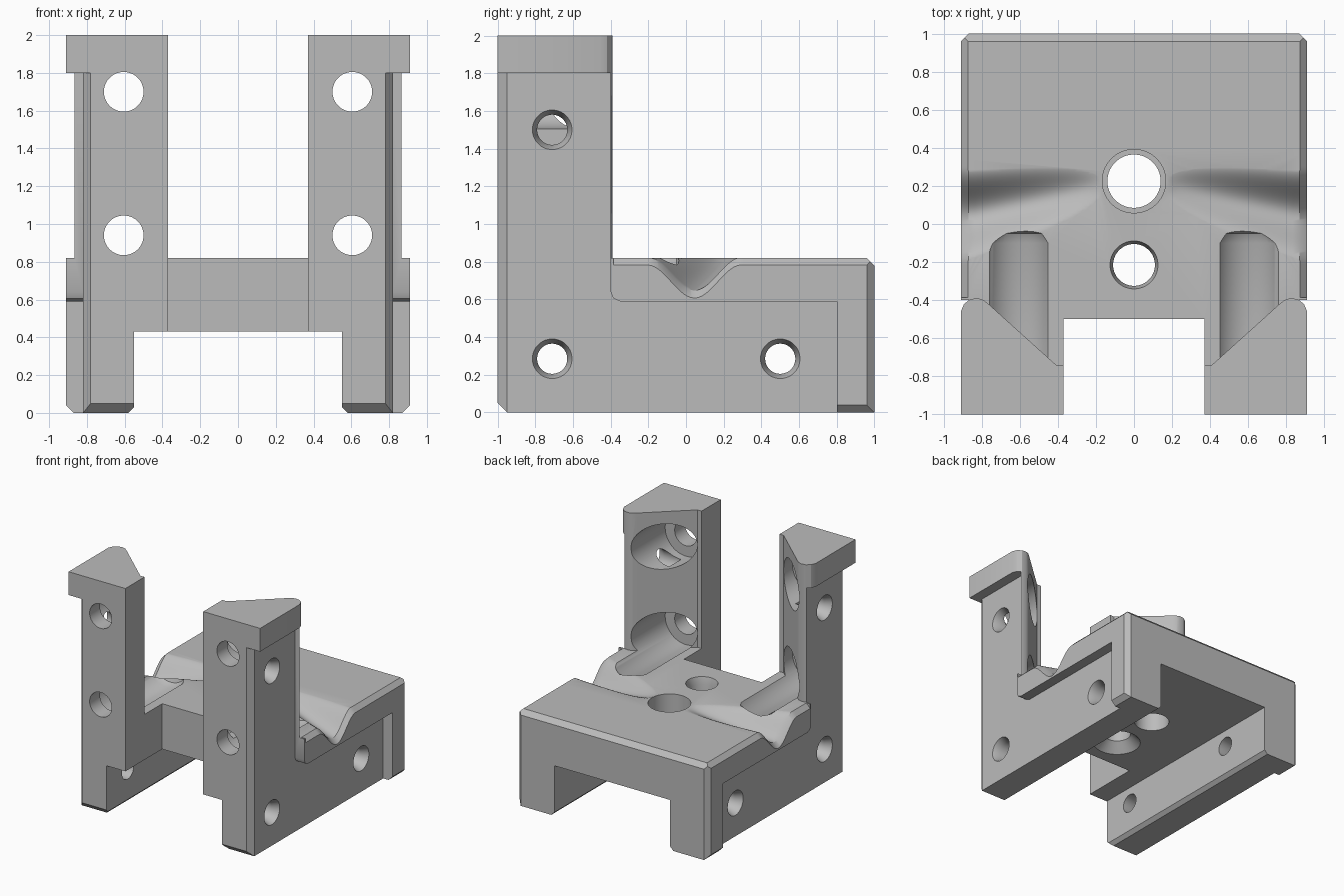
import bpy, bmesh, math

if "Cube" in bpy.data.objects:
    bpy.data.objects.remove(bpy.data.objects["Cube"])

grey = bpy.data.materials.new("plain grey")
grey.diffuse_color = (0.5, 0.5, 0.5, 1)
grey.use_nodes = True
grey.node_tree.nodes["Principled BSDF"].inputs["Base Color"].default_value = grey.diffuse_color


def place(axis, a, b, t):
    """Two in-plane coordinates plus one along the axis."""
    return {"x": (t, a, b), "y": (a, t, b), "z": (a, b, t)}[axis]


def loft(name, rings):
    """Closed solid through equal-length rings of points."""
    bm = bmesh.new()
    vs = [[bm.verts.new(p) for p in r] for r in rings]
    n = len(vs[0])
    for r0, r1 in zip(vs, vs[1:]):
        for i in range(n):
            j = (i + 1) % n
            bm.faces.new((r0[i], r0[j], r1[j], r1[i]))
    bm.faces.new(vs[0])
    bm.faces.new(vs[-1])
    bmesh.ops.recalc_face_normals(bm, faces=bm.faces[:])
    me = bpy.data.meshes.new(name)
    bm.to_mesh(me)
    bm.free()
    ob = bpy.data.objects.new(name, me)
    bpy.context.collection.objects.link(ob)
    return ob


def prism(name, axis, pts, lo, hi):
    return loft(name, [[place(axis, a, b, t) for a, b in pts] for t in (lo, hi)])


def turned(name, axis, ca, cb, profile, n=48):
    """Revolved cutter: profile is (position along axis, radius)."""
    ang = [2 * math.pi * (i + 0.5) / n for i in range(n)]
    return loft(name, [[place(axis, ca + r * math.cos(a), cb + r * math.sin(a), t)
                        for a in ang] for t, r in profile])


# Full-height block with the notch between the front posts
half = [(0.37, -0.5), (0.37, -1), (0.91, -1), (0.91, 0.96), (0.87, 1)]
body = prism("bracket_body", "z", half + [(-x, y) for x, y in reversed(half)], 0, 2)


def cut(cutter):
    cutter.hide_render = True
    m = body.modifiers.new("cut", "BOOLEAN")
    m.operation = "DIFFERENCE"
    m.solver = "EXACT"
    m.object = cutter
    bpy.context.view_layer.objects.active = body
    bpy.ops.object.modifier_apply(modifier=m.name)
    bpy.data.objects.remove(cutter)


# Space behind the posts, leaving triangular posts with a rounded outer corner
post = [(0.37, -0.74), (0.41, -0.74), (0.765, -0.42), (0.79, -0.4), (0.82, -0.39),
        (0.86, -0.395), (0.893, -0.42), (0.91, -0.46), (1.1, -0.46), (1.1, 1.2)]
cut(prism("space", "z", post + [(-x, y) for x, y in reversed(post)], 0.82, 2.2))

# Channel underneath, with chamfered lower edges
chan = [(0.6, -0.02), (0.55, 0.03), (0.55, 0.43)]
cut(prism("channel", "y", chan + [(-x, z) for x, z in reversed(chan)], -1.2, 1.2))

# Chamfers on the front bottom edge and the back top edge
cut(prism("front_chamfer", "x", [(-1.05, 0.1), (-0.9, -0.05), (-1.05, -0.05)], -1.2, 1.2))
cut(prism("back_chamfer", "x", [(0.91, 0.87), (1.05, 0.73), (1.05, 0.87)], -1.2, 1.2))


def groove(s):
    """Sloping bell-shaped scoop plus the chamfer along the top side edge."""
    rings = []
    ys = [-0.386 + 0.86 * i / 64 for i in range(65)] + [1.1]
    for x in [0.17 + 0.70 * i / 20 for i in range(21)] + [0.93]:
        k = min(1, (x - 0.17) / 0.70)
        depth = 0.175 * k ** 0.8
        width = 0.05 + 0.2 * math.sqrt(k)
        mid = 0.2 - 0.155 * k
        ring = []
        for y in ys:
            t = min(1, abs(y - mid) / width)
            z = 0.8225 - depth * (0.5 + 0.5 * math.cos(math.pi * t)) - max(0, x - 0.87)
            ring.append((s * x, y, z))
        rings.append(ring + [(s * x, 1.1, 0.95), (s * x, -0.386, 0.95)])
    return loft("groove", rings)


for s in (1, -1):
    # Side recess under the post head and under the top flange
    side = [(-1.1, -0.1), (0.8, -0.1), (0.8, 0.59), (-0.35, 0.59), (-0.385, 0.605),
            (-0.4, 0.64), (-0.4, 1.8), (-1.1, 1.8)]
    cut(prism("side_recess", "x", side, s * 0.82, s * 1.1))
    # Front vertical chamfer and bottom side chamfer
    cut(prism("post_chamfer", "z", [(s * 0.764, -1.02), (s * 0.836, -0.93), (s * 0.836, -1.02)],
              -0.1, 1.8))
    cut(prism("foot_chamfer", "y", [(s * 0.85, -0.02), (s * 0.93, 0.06), (s * 0.93, -0.02)],
              0.7, 1.2))
    # Scooped groove
    cut(groove(s))
    # Front bolt holes with wide counterbores opening backwards
    for z, end in ((0.94, -0.03), (1.7, 0.2)):
        cut(turned("counterbore", "y", s * 0.605, z,
                   [(-0.86, 0.195), (end - 0.07, 0.195), (end - 0.02, 0.17), (end, 0.12)], 64))
        cut(turned("front_hole", "y", s * 0.605, z, [(-1.1, 0.105), (-0.8, 0.105)]))
    # Tapered side holes; the upper one is blind
    for y, z, end in ((-0.71, 0.285, 0.45), (0.5, 0.285, 0.45), (-0.71, 1.5, 0.6)):
        cut(turned("side_hole", "x", y, z,
                   [(s * 0.9, 0.105), (s * 0.82, 0.105), (s * 0.76, 0.08), (s * end, 0.08)]))

# Two centre holes: one stepped, one countersunk from below
cut(turned("stepped_hole", "z", 0, 0.225, [(0.3, 0.14), (0.6, 0.14), (0.6, 0.167), (0.95, 0.167)]))
cut(turned("sunk_hole", "z", 0, -0.215,
           [(0.38, 0.19), (0.43, 0.19), (0.51, 0.11), (0.76, 0.11), (0.82, 0.126), (0.9, 0.126)]))

body.data.materials.clear()
body.data.materials.append(grey)
for p in body.data.polygons:
    p.material_index = 0
bpy.ops.object.select_all(action="DESELECT")
body.select_set(True)
bpy.context.view_layer.objects.active = body
bpy.ops.object.shade_smooth_by_angle(angle=math.radians(28))
